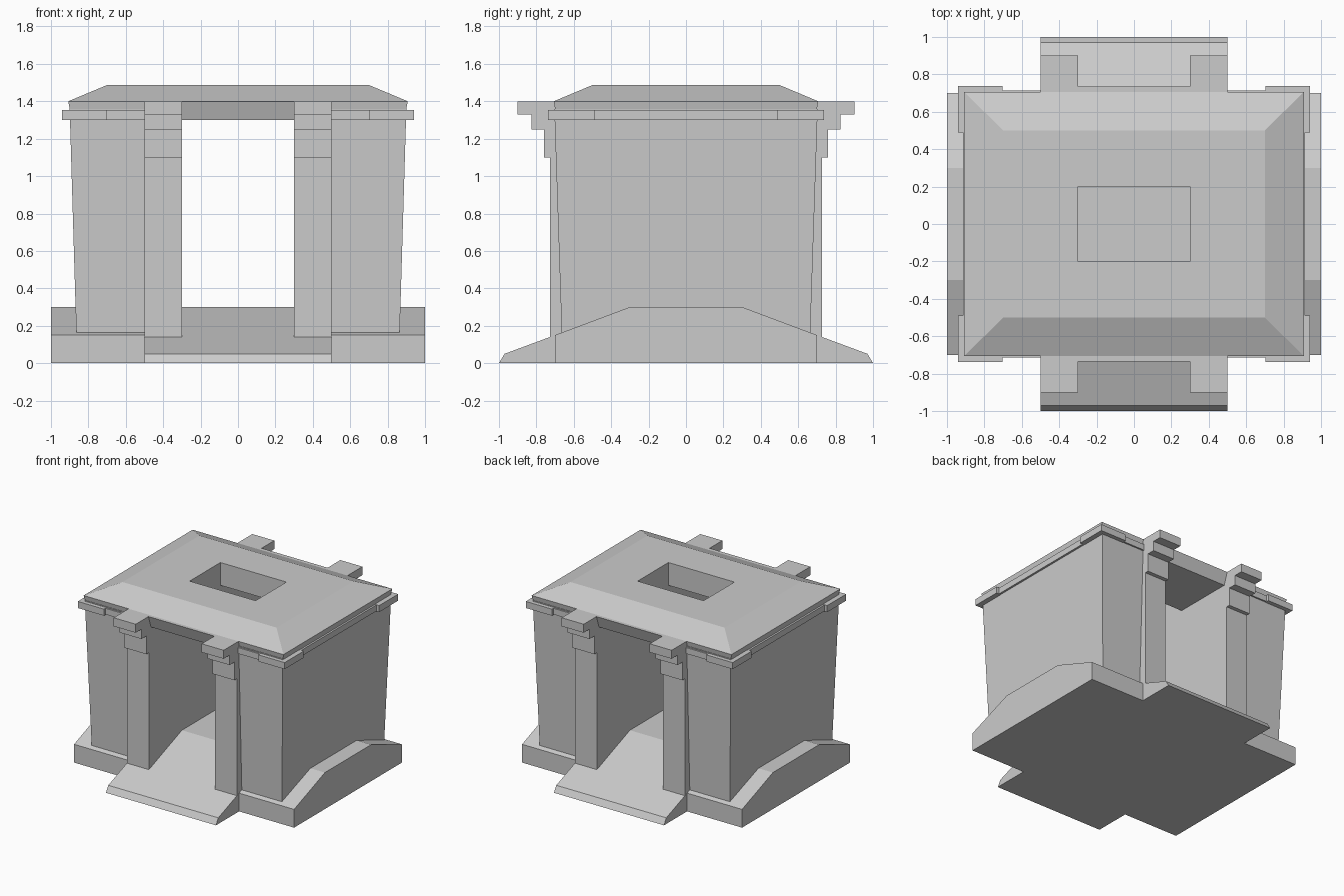
import bpy

if "Cube" in bpy.data.objects:
    bpy.data.objects.remove(bpy.data.objects["Cube"])


def make(name, verts, faces):
    me = bpy.data.meshes.new(name)
    me.from_pydata(verts, [], faces)
    ob = bpy.data.objects.new(name, me)
    bpy.context.collection.objects.link(ob)
    bpy.context.view_layer.objects.active = ob
    ob.select_set(True)
    bpy.ops.object.mode_set(mode='EDIT')
    bpy.ops.mesh.select_all(action='SELECT')
    bpy.ops.mesh.normals_make_consistent(inside=False)
    bpy.ops.object.mode_set(mode='OBJECT')
    ob.select_set(False)
    return ob


def prism(name, profile, x0, x1):
    """Extrude a (y, z) profile along x."""
    n = len(profile)
    verts = [(x, y, z) for x in (x0, x1) for y, z in profile]
    faces = [tuple(range(n)), tuple(range(n, 2 * n))]
    faces += [(i, (i + 1) % n, n + (i + 1) % n, n + i) for i in range(n)]
    return make(name, verts, faces)


def loft(name, rects, ring=False):
    """Join stacked rectangles (x0, x1, y0, y1, z); ring closes last to first."""
    verts, faces = [], []
    for x0, x1, y0, y1, z in rects:
        verts += [(x0, y0, z), (x1, y0, z), (x1, y1, z), (x0, y1, z)]
    n = len(rects)
    for k in range(n if ring else n - 1):
        a, b = 4 * k, 4 * ((k + 1) % n)
        faces += [(a + i, a + (i + 1) % 4, b + (i + 1) % 4, b + i) for i in range(4)]
    if not ring:
        faces += [(0, 1, 2, 3), tuple(range(4 * n - 4, 4 * n))]
    return make(name, verts, faces)


def mirror(ob, x=True, y=False):
    m = ob.modifiers.new("Mirror", 'MIRROR')
    m.use_axis = (x, y, False)
    m.use_mirror_merge = False
    return ob


def box(name, x0, x1, y0, y1, z0, z1):
    return loft(name, [(x0, x1, y0, y1, z0), (x0, x1, y0, y1, z1)])


def both_sides(half):
    """Complete a profile symmetric in y."""
    return half + [(-y, z) for y, z in reversed(half)]


# Base with sloped top, and entry ramps front and back
prism("base", both_sides([(0.7, 0), (0.7, 0.15), (0.3, 0.3)]), -1, 1)
mirror(prism("ramp", [(-0.7, 0), (-0.7, 0.15), (-0.97, 0.05), (-1, 0)], -0.5, 0.5),
       x=False, y=True)

# Tapered side walls
mirror(loft("side_wall", [(0.45, 0.864, -0.664, 0.664, 0.15),
                          (0.45, 0.90, -0.704, 0.704, 1.36)]))

# Inner walls ending in pillars with stepped brackets
steps = [(0.728, 0.135), (0.728, 1.1), (0.76, 1.1), (0.76, 1.25),
         (0.825, 1.25), (0.825, 1.33), (0.9, 1.33), (0.9, 1.4)]
mirror(prism("pillar_wall", both_sides(steps), 0.3, 0.5))

# Ceiling slabs with lintel edges leaning outward
mirror(prism("lintel", [(-0.2, 1.3), (-0.7, 1.3), (-0.735, 1.4), (-0.2, 1.4)], -0.3, 0.3),
       x=False, y=True)

# Cornice band and corner blocks
mirror(box("cornice", 0.4, 0.915, -0.715, 0.715, 1.302, 1.352))
mirror(box("corner_block", 0.702, 0.94, 0.49, 0.737, 1.3, 1.354), y=True)

# Hipped roof with a rectangular opening
roof = [(0.3, 0.2, 1.35), (0.898, 0.698, 1.35), (0.908, 0.707, 1.4),
        (0.7, 0.5, 1.487), (0.3, 0.2, 1.487)]
loft("roof", [(-x, x, -y, y, z) for x, y, z in roof], ring=True)
